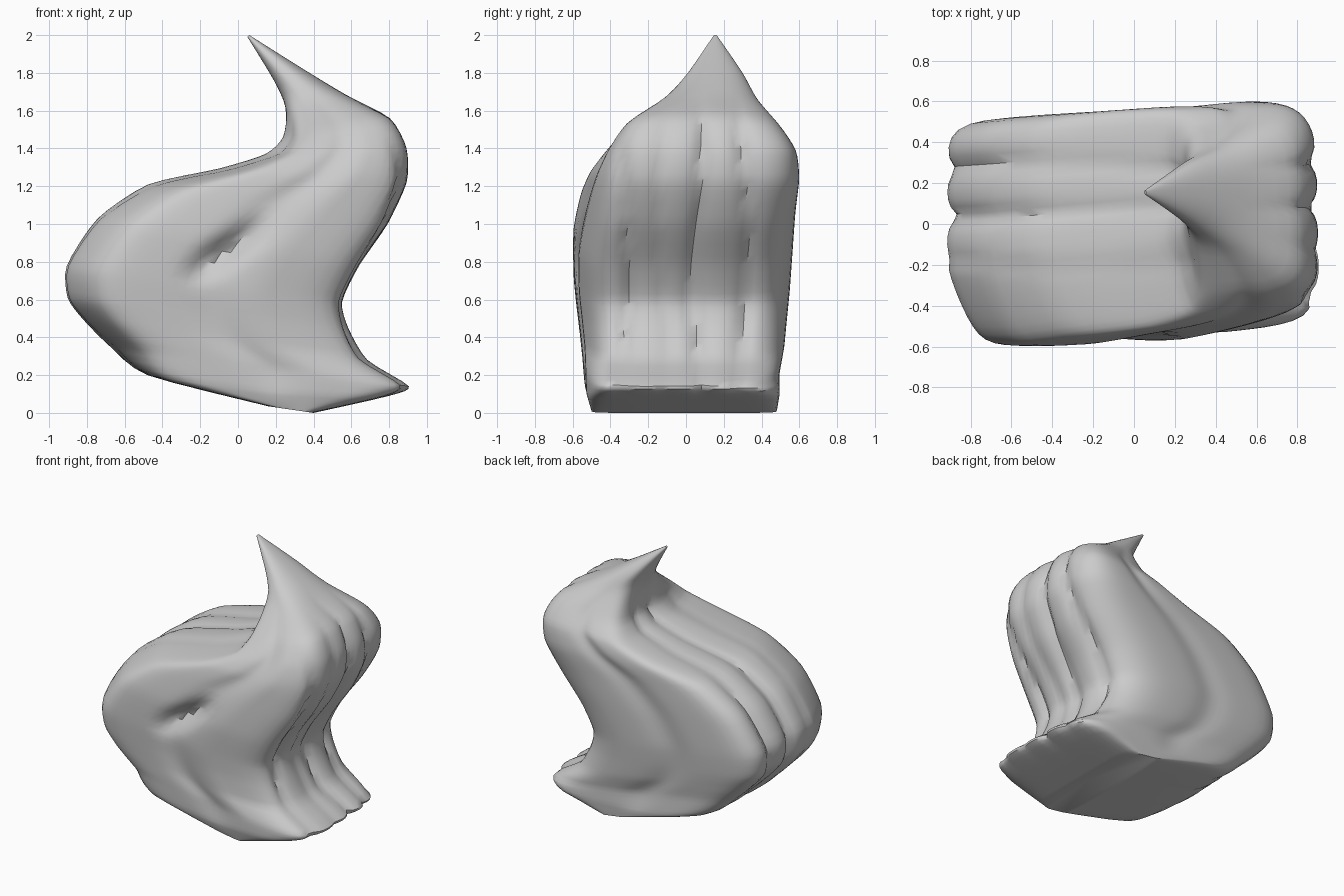
import bpy, bmesh, math

if "Cube" in bpy.data.objects:
    bpy.data.objects.remove(bpy.data.objects["Cube"])

# Flow stations from base to tip: left x,z, right x,z, front y, back y
STATIONS = [
    (0.16, 0.035, 0.40, 0.0, -0.50, 0.48),
    (-0.48, 0.20, 0.80, 0.09, -0.53, 0.49),
    (-0.69, 0.36, 0.91, 0.14, -0.54, 0.49),
    (-0.83, 0.50, 0.69, 0.28, -0.55, 0.51),
    (-0.91, 0.61, 0.59, 0.45, -0.565, 0.525),
    (-0.915, 0.78, 0.56, 0.59, -0.58, 0.54),
    (-0.75, 1.03, 0.65, 0.78, -0.58, 0.555),
    (-0.48, 1.21, 0.80, 1.00, -0.54, 0.57),
    (-0.10, 1.295, 0.90, 1.22, -0.49, 0.59),
    (0.14, 1.37, 0.90, 1.40, -0.42, 0.575),
    (0.235, 1.46, 0.81, 1.56, -0.32, 0.49),
    (0.25, 1.62, 0.57, 1.685, -0.12, 0.38),
    (0.19, 1.76, 0.33, 1.83, 0.01, 0.30),
    (0.05, 1.99, 0.06, 2.00, 0.145, 0.165),
]
LEFT_GROOVES = [(-0.19, 0.025), (0.06, 0.07), (0.27, 0.06)]
RIGHT_GROOVES = [(-0.33, 0.06), (-0.12, 0.025), (0.06, 0.06), (0.31, 0.06)]
SIDES, STEPS = 96, 4


def spline(a, b, c, d, t):
    m1, m2 = (c - a) * 0.35, (d - b) * 0.35
    return ((2*t**3 - 3*t*t + 1) * b + (t**3 - 2*t*t + t) * m1
            + (3*t*t - 2*t**3) * c + (t**3 - t*t) * m2)


def sample(f):
    last = len(STATIONS) - 1
    i = min(int(f), last - 1)
    q = [STATIONS[max(0, min(last, i + k))] for k in (-1, 0, 1, 2)]
    return [spline(*p, f - i) for p in zip(*q)]


def corner(c, s, f):
    """Squareness of each corner of the section"""
    if c < 0:
        n = 5.5 if s < 0 else 8
    else:
        n = 7 if s < 0 else 3.8
    top = max(0, min(1, (f - 9.5) / 2))
    low = max(0, min(1, 2 - f))
    n += (7 - n) * low
    return n + (2.3 - n) * top


def front_slit(x, z):
    """Cut where one lock passes over another on the front"""
    dx, dz, length = 0.83, 0.555, 0.55
    along = (x + 0.30) * dx + (z - 0.70) * dz
    across = -(x + 0.30) * dz + (z - 0.70) * dx
    if not 0 < along < length:
        return 0
    return 0.09 * math.sin(math.pi * along / length) * math.exp(-(across / 0.06)**2)


def section(f):
    lx, lz, rx, rz, y0, y1 = sample(f)
    fade = max(0, min(1, f - 0.8, (11 - f) / 2))
    body = max(0, min(1, f / 3, (11 - f) / 3))
    pts = []
    for j in range(SIDES):
        a = 2 * math.pi * j / SIDES
        c, s = math.cos(a), math.sin(a)
        n = corner(c, s, f)
        r = (abs(c)**n + abs(s)**n) ** (-1 / n)
        u, v = c * r, s * r
        # faces lean outward to the left at the front, to the right behind
        y = (y0 + y1) / 2 + v * (y1 - y0) / 2 + 0.035 * u * abs(v) * body
        # front right edge tucks inward
        if v < 0 and u > 0.4:
            y += 0.06 * (u - 0.4) / 0.6 * v * v * body
        # creases between the locks on the two edges
        dent = 0
        for g, depth in (LEFT_GROOVES if u < 0 else RIGHT_GROOVES):
            drift = 0.025 * math.sin(f * 0.8 + g * 9)
            dent += depth * math.exp(-abs(y - g - drift) / 0.045)
        # bevelled front left edge
        if u < 0:
            dent += 0.15 * max(0, -v - 0.3) / 0.7
        width = max(0.1, math.hypot(rx - lx, rz - lz))
        u -= math.copysign(dent * fade * abs(u)**4 * 2 / width, u)
        # shallow hollows sweeping up the front and back faces
        line = 0.05 if v < 0 else -0.1
        mid = math.exp(-((u - line) / 0.16)**2) * abs(v)**4 * fade
        y -= math.copysign(0.02 * mid, v)
        t = (u + 1) / 2
        sag = 0.03 * (1 - u * u) * max(0, 1 - abs(f - 1))
        x, z = lx + (rx - lx) * t, max(0, lz + (rz - lz) * t - sag)
        if v < -0.8:
            y += front_slit(x, z)
        pts.append((x, y, z))
    return pts


# Swept hair mass, lofted along the flow
bm = bmesh.new()
rings = [[bm.verts.new(p) for p in section(k / STEPS)]
         for k in range((len(STATIONS) - 1) * STEPS + 1)]
for a, b in zip(rings, rings[1:]):
    for j in range(SIDES):
        k = (j + 1) % SIDES
        bm.faces.new((a[j], a[k], b[k], b[j]))
bm.faces.new(rings[0][::-1])
bm.faces.new(rings[-1])
bmesh.ops.recalc_face_normals(bm, faces=bm.faces)
mesh = bpy.data.meshes.new("swept_hair")
bm.to_mesh(mesh)
bm.free()
hair = bpy.data.objects.new("swept_hair", mesh)
bpy.context.collection.objects.link(hair)
bpy.context.view_layer.objects.active = hair
hair.select_set(True)
bpy.ops.object.shade_smooth_by_angle(angle=math.radians(45))
